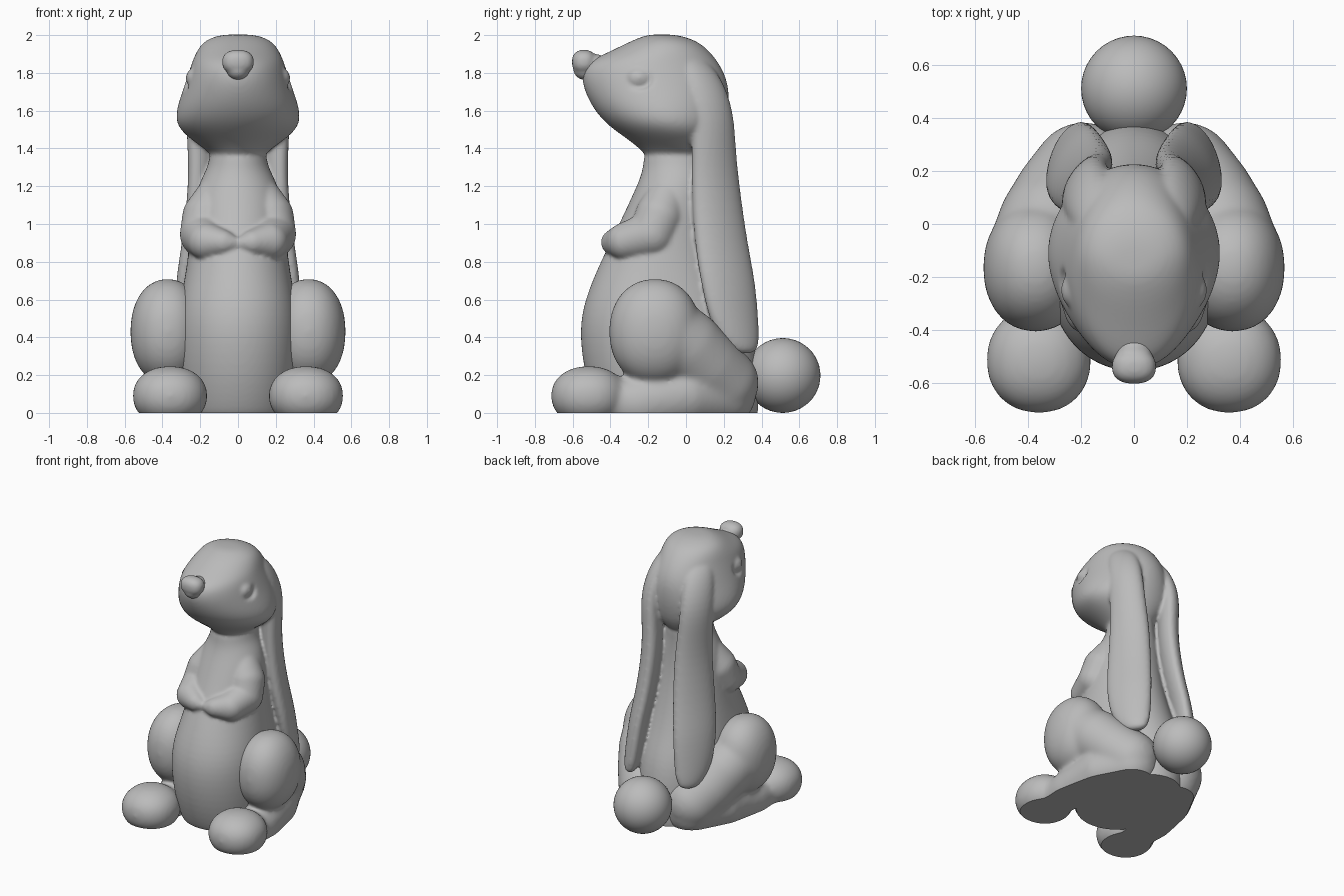
import bpy, bmesh
from math import sin, cos, pi
from mathutils import Vector

if "Cube" in bpy.data.objects:
    bpy.data.objects.remove(bpy.data.objects["Cube"])

grey = bpy.data.materials.new("plain grey")
grey.use_nodes = True
grey.diffuse_color = (0.5, 0.5, 0.5, 1)
grey.node_tree.nodes["Principled BSDF"].inputs["Base Color"].default_value = (0.5, 0.5, 0.5, 1)


def finish(name, bm):
    mesh = bpy.data.meshes.new(name)
    bmesh.ops.recalc_face_normals(bm, faces=bm.faces)
    for f in bm.faces:
        f.smooth = True
    bm.to_mesh(mesh)
    bm.free()
    mesh.materials.append(grey)
    ob = bpy.data.objects.new(name, mesh)
    bpy.context.collection.objects.link(ob)
    return ob


def bake(ob, kind, **settings):
    """Add one modifier and apply it."""
    m = ob.modifiers.new(kind.title(), kind)
    for key, value in settings.items():
        setattr(m, key, value)
    deps = bpy.context.evaluated_depsgraph_get()
    mesh = bpy.data.meshes.new_from_object(ob.evaluated_get(deps))
    ob.modifiers.clear()
    ob.data = mesh


def loft(name, rings):
    """Skin closed rings of points into a smooth capped form."""
    bm = bmesh.new()
    rows = [[bm.verts.new(p) for p in ring] for ring in rings]
    n = len(rows[0])
    for a, b in zip(rows, rows[1:]):
        for i in range(n):
            bm.faces.new((a[i], a[(i + 1) % n], b[(i + 1) % n], b[i]))
    bm.faces.new(rows[0])
    bm.faces.new(rows[-1])
    ob = finish(name, bm)
    bake(ob, "SUBSURF", levels=2)
    return ob


def oval(z, front, back, half, taper, n=28):
    """Level ring whose front half is narrowed (or widened) by taper."""
    mid, r = (front + back) / 2, (back - front) / 2
    return [(half * cos(t) * (1 + taper * min(sin(t), 0)), mid + r * sin(t), z)
            for t in (2 * pi * i / n for i in range(n))]


def ball(bm, centre, radii, power=2.0):
    """Ellipsoid; a power above two makes it boxier."""
    made = bmesh.ops.create_icosphere(bm, subdivisions=4, radius=1)
    for v in made["verts"]:
        size = sum(abs(c) ** power for c in v.co) ** (1 / power)
        v.co = Vector(centre) + Vector([c * r / size for c, r in zip(v.co, radii)])


def limb(bm, joints, steps=7):
    """Chain of balls running through (x, y, z, radius) joints."""
    for a, b in zip(joints, joints[1:]):
        for i in range(steps + 1):
            p = Vector(a).lerp(Vector(b), i / steps)
            ball(bm, p[:3], (p[3],) * 3)


def fuse(ob, voxel, rounds):
    """Merge overlapping volumes, soften the joints and flatten the base."""
    bake(ob, "REMESH", mode="VOXEL", voxel_size=voxel)
    bake(ob, "SMOOTH", factor=0.5, iterations=rounds)
    bm = bmesh.new()
    bm.from_mesh(ob.data)
    cut = bmesh.ops.bisect_plane(bm, geom=bm.verts[:] + bm.edges[:] + bm.faces[:],
                                 plane_co=(0, 0, 0), plane_no=(0, 0, -1), clear_outer=True)
    rim = [e for e in cut["geom_cut"] if isinstance(e, bmesh.types.BMEdge)]
    if rim:
        bmesh.ops.holes_fill(bm, edges=rim)
    for f in bm.faces:
        f.smooth = abs(f.normal.z) < 0.999 or f.calc_center_median().z > 0.001
    bm.to_mesh(ob.data)
    bm.free()


# Torso: z, front, back, half width
torso = [(-.06, -.42, .38, .28), (0, -.47, .385, .29), (.2, -.54, .392, .315),
         (.43, -.57, .36, .322), (.6, -.54, .285, .302), (.8, -.455, .215, .268),
         (1, -.355, .165, .25), (1.15, -.285, .145, .232), (1.25, -.24, .14, .19),
         (1.32, -.225, .14, .152), (1.42, -.22, .15, .15)]
# Head: z, front, back, half width
skull = [(1.33, -.19, .12, .11), (1.39, -.235, .16, .165), (1.45, -.31, .195, .255),
         (1.52, -.415, .215, .332), (1.61, -.495, .23, .33), (1.72, -.547, .23, .29),
         (1.8, -.556, .205, .264), (1.86, -.525, .17, .244), (1.91, -.41, .13, .223),
         (1.96, -.31, .075, .19), (1.99, -.24, .0, .135), (2.004, -.19, -.07, .07)]
body = loft("body", [oval(*s, taper=-0.2 if s[0] < .7 else 0) for s in torso])
head = loft("head", [oval(*s, taper=0.06) for s in skull])

# Eye sockets are cut into the head, then the eyes are set inside
bm = bmesh.new()
for side in (-1, 1):
    ball(bm, (side * .29, -.255, 1.775), (.055, .092, .068))
sockets = finish("eye_socket_cutter", bm)
sockets.hide_render = True
bake(head, "BOOLEAN", operation="DIFFERENCE", object=sockets, solver="EXACT")
bpy.data.objects.remove(sockets)

# Ears: z, centre x, centre y, half width, half thickness
ears = [(1.93, .1, -.04, .05, .03), (1.88, .135, .02, .085, .05), (1.78, .168, .085, .115, .065),
        (1.6, .192, .142, .125, .072), (1.4, .178, .147, .13, .072), (1.2, .168, .156, .144, .072),
        (.9, .197, .185, .16, .072), (.7, .23, .222, .166, .07), (.5, .242, .252, .15, .068),
        (.38, .245, .285, .118, .058), (.31, .245, .315, .065, .036)]
parts = [body, head]
for side in (1, -1):
    rings = []
    for z, cx, cy, w, t in ears:
        angles = [2 * pi * i / 16 for i in range(16)]
        rings.append([(side * (cx + .5 * w * cos(a) + .87 * t * sin(a)),
                       cy - .87 * w * cos(a) + .5 * t * sin(a), z) for a in angles])
    parts.append(loft("ear", rings))

# Torso, head, ears, arms and eyes become one soft form
bm = bmesh.new()
for part in parts:
    bm.from_mesh(part.data)
    bpy.data.objects.remove(part)
for s in (-1, 1):
    limb(bm, [(s * .11, -.1, 1.14, .115), (s * .165, -.14, 1.04, .13),
              (s * .184, -.18, .945, .124), (s * .165, -.32, .908, .1),
              (s * .08, -.385, .903, .066), (s * .03, -.4, .9, .038)])
    ball(bm, (s * .236, -.25, 1.772), (.04, .062, .052))
fuse(finish("body_head_ears_and_arms", bm), 0.011, 8)

# Hind legs: haunch, sweep towards the tail, lower leg and foot
for side, word in ((1, "left"), (-1, "right")):
    bm = bmesh.new()
    ball(bm, (side * .373, -.165, .43), (.197, .242, .28), 2.15)
    limb(bm, [(side * .355, -.11, .43, .2), (side * .315, .0, .35, .2),
              (side * .26, .1, .25, .195), (side * .19, .19, .16, .195)])
    limb(bm, [(side * .36, -.46, .05, .12), (side * .34, -.25, .05, .15),
              (side * .28, .0, .1, .18), (side * .18, .19, .1, .18)])
    ball(bm, (side * .36, -.515, .09), (.198, .2, .158), 2.15)
    leg = finish(word + "_hind_leg", bm)
    fuse(leg, 0.014, 22)

# Nose: broad on top, narrow below, on a short stem
bm = bmesh.new()
ball(bm, (0, -.54, 1.858), (.084, .064, .064), 2.4)
ball(bm, (0, -.535, 1.82), (.062, .062, .058))
ball(bm, (0, -.48, 1.835), (.07, .07, .065))
fuse(finish("nose", bm), 0.008, 14)

# Tail
bm = bmesh.new()
ball(bm, (0, .512, .198), (.2, .2, .198))
finish("tail", bm)
